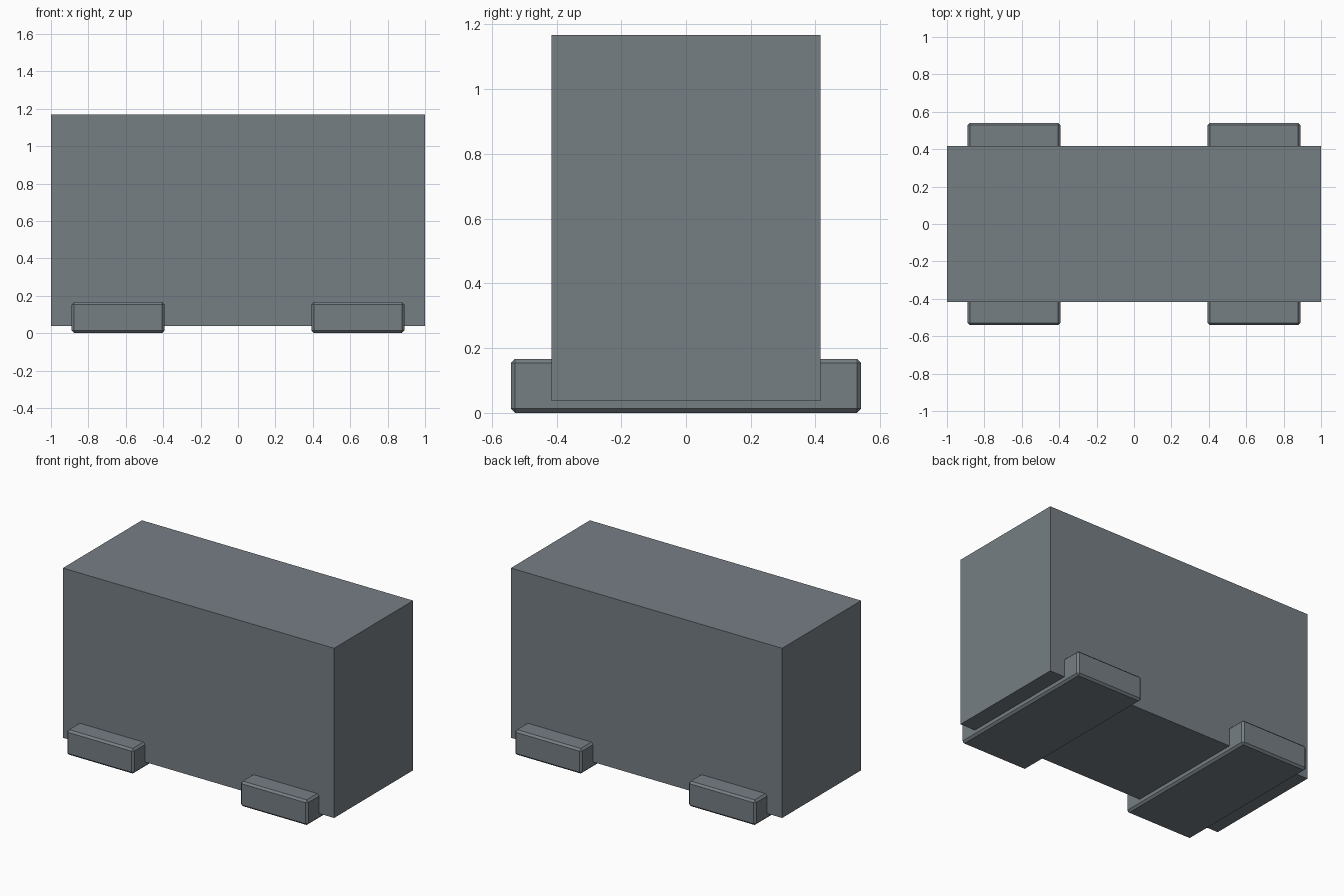
import bpy

if "Cube" in bpy.data.objects:
    bpy.data.objects.remove(bpy.data.objects["Cube"])

grey = bpy.data.materials.new("slate_grey")
grey.diffuse_color = (0.18, 0.209, 0.231, 1)
grey.use_nodes = True
grey.node_tree.nodes["Principled BSDF"].inputs["Base Color"].default_value = grey.diffuse_color


def box(name, x0, x1, y0, y1, z0, z1, bevel=0.0):
    """Axis-aligned box between two corners, with an optional chamfer."""
    bpy.ops.mesh.primitive_cube_add(
        size=1, location=((x0 + x1) / 2, (y0 + y1) / 2, (z0 + z1) / 2))
    ob = bpy.context.object
    ob.name = name
    ob.scale = (x1 - x0, y1 - y0, z1 - z0)
    bpy.ops.object.transform_apply(location=False, rotation=False, scale=True)
    ob.data.materials.append(grey)
    if bevel:
        mod = ob.modifiers.new("chamfer", "BEVEL")
        mod.width = bevel
        mod.segments = 1
    return ob


# Main block
box("body", -1, 1, -0.416, 0.416, 0.037, 1.168)

# Chamfered skid bars running through under both ends
for name, cx in (("left_foot", -0.641), ("right_foot", 0.641)):
    box(name, cx - 0.248, cx + 0.248, -0.541, 0.541, 0, 0.167, 0.013)
